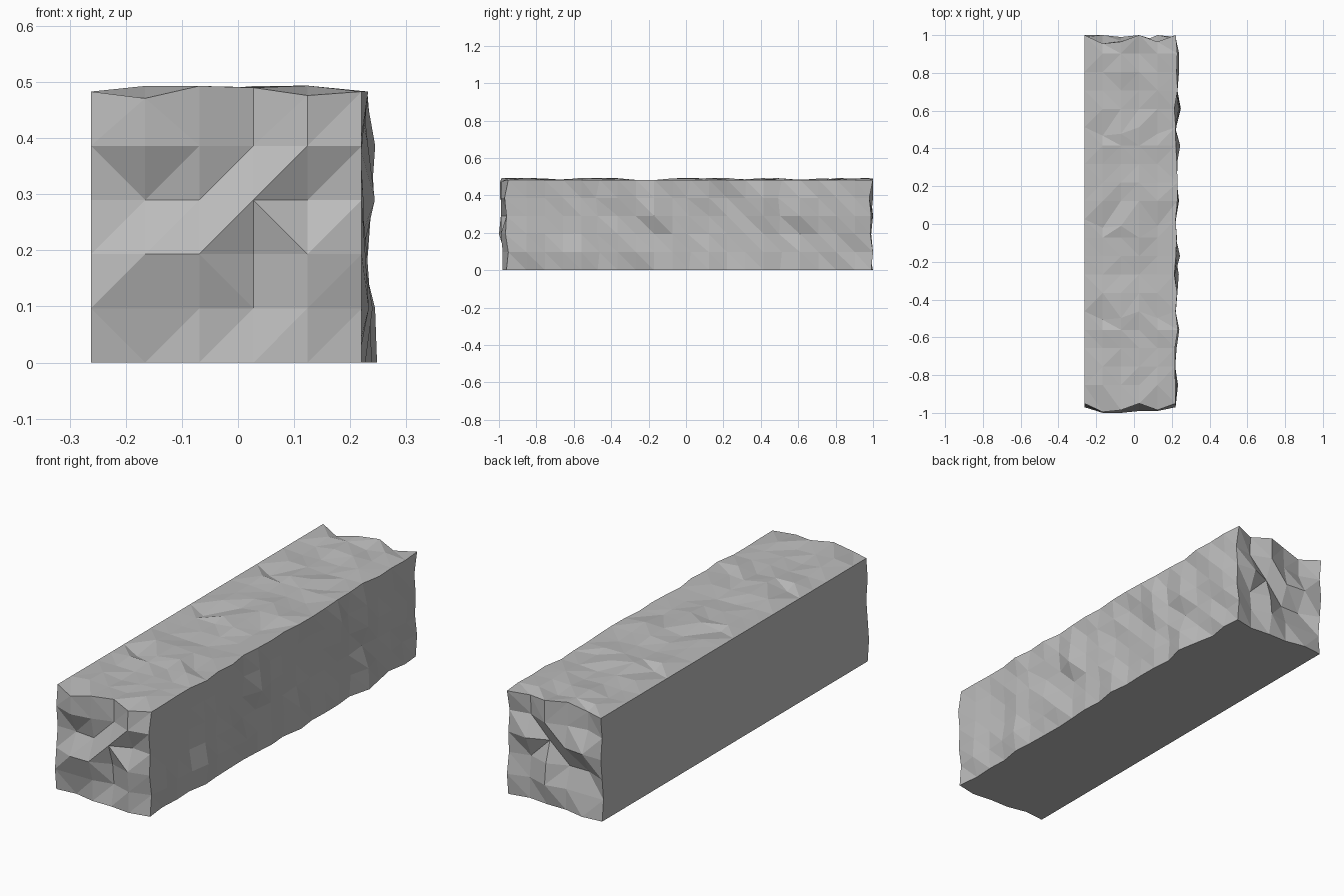
import bpy, bmesh, random

if "Cube" in bpy.data.objects:
    bpy.data.objects.remove(bpy.data.objects["Cube"], do_unlink=True)

random.seed(7)
N = 5                                   # cells per side of a block
LEFT, FRONT = -0.262, -0.95
DX, DY, DZ = 0.0965, 0.0975, 0.0966

# Forward bulge of a block end, in hundredths: rows from bottom to top
END = [[1, 0, 2, 2, 3, 1],
       [2, 2, 2, 0, 3, 0],
       [1, 5, 5, 1, 4, 1.5],
       [0, 0, 1, 4, 0, 1],
       [1, 4.5, 3, 0, 4, 2],
       [0, 4.5, 3.5, 0, 3.5, 0]]
# End cells whose ridge falls to the right
FALLING = {(0, 0), (0, 3), (1, 1), (2, 1), (3, 2), (1, 4), (2, 4)}
# Height of the top edge at the block ends
RIM = [0, -0.012, 0.01, 0.007, -0.007, 0]
# How far each column of the rough side reaches out, block by block
REACH = [[.032, .01, .018, .038], [.018, .03, .036, .02],
         [.018, .01, .016, .024], [.036, .01, .018, .024]]

stone = bpy.data.materials.new("grey_stone")
stone.use_nodes = True
GREY = (0.5, 0.5, 0.5, 1)
stone.diffuse_color = GREY
stone.node_tree.nodes["Principled BSDF"].inputs["Base Color"].default_value = GREY


def sheet(bm, point, falling):
    """Triangulated grid; falling(a, b) picks the diagonal of each cell."""
    v = [[bm.verts.new(point(a, b)) for b in range(N + 1)] for a in range(N + 1)]
    for a in range(N):
        for b in range(N):
            p, q, r, s = v[a][b], v[a + 1][b], v[a + 1][b + 1], v[a][b + 1]
            tris = ((p, q, s), (q, r, s)) if falling(a, b) else ((p, q, r), (p, r, s))
            for t in tris:
                bm.faces.new(t)


def stone_block(index):
    # Chips on the rough side follow diagonal bands
    band = [random.random() for _ in range(2 * N + 1)]
    chip, bump = {}, {}
    for j in range(1, N):
        reach = REACH[index][j - 1]
        for k in range(N + 1):
            t = 0.5 * band[j + k] + 0.5 * random.random()
            t = min(1, max(0, 1.6 * t - 0.3))
            chip[j, k] = -0.012 + t * (reach + 0.012)
        for i in range(1, N):
            bump[i, j] = random.uniform(-0.008, 0.011)

    def point(i, j, k):
        x, y, z = LEFT + DX * i, FRONT + DY * (N * index + j), DZ * k
        if i == N:
            x += chip.get((j, k), 0)
        if j in (0, N):
            y -= END[k][i] / 100
        if k == N:
            z += RIM[i] if j in (0, N) else bump.get((i, j), 0)
        return x, y, z

    bm = bmesh.new()
    for e in (0, N):
        sheet(bm, lambda a, b: point(a, e, b), lambda a, b: (a, b) in FALLING)   # ends
        sheet(bm, lambda a, b: point(e, a, b), lambda a, b: True)                # sides
        sheet(bm, lambda a, b: point(a, b, e), lambda a, b: random.random() < 0.5)
    bmesh.ops.remove_doubles(bm, verts=bm.verts, dist=0.0005)
    bmesh.ops.recalc_face_normals(bm, faces=bm.faces)
    name = f"stone_block_{index + 1}"
    mesh = bpy.data.meshes.new(name)
    bm.to_mesh(mesh)
    bm.free()
    mesh.materials.append(stone)
    bpy.context.collection.objects.link(bpy.data.objects.new(name, mesh))


# Four blocks in a row, each fitting the end of the next
for n in range(4):
    stone_block(n)
